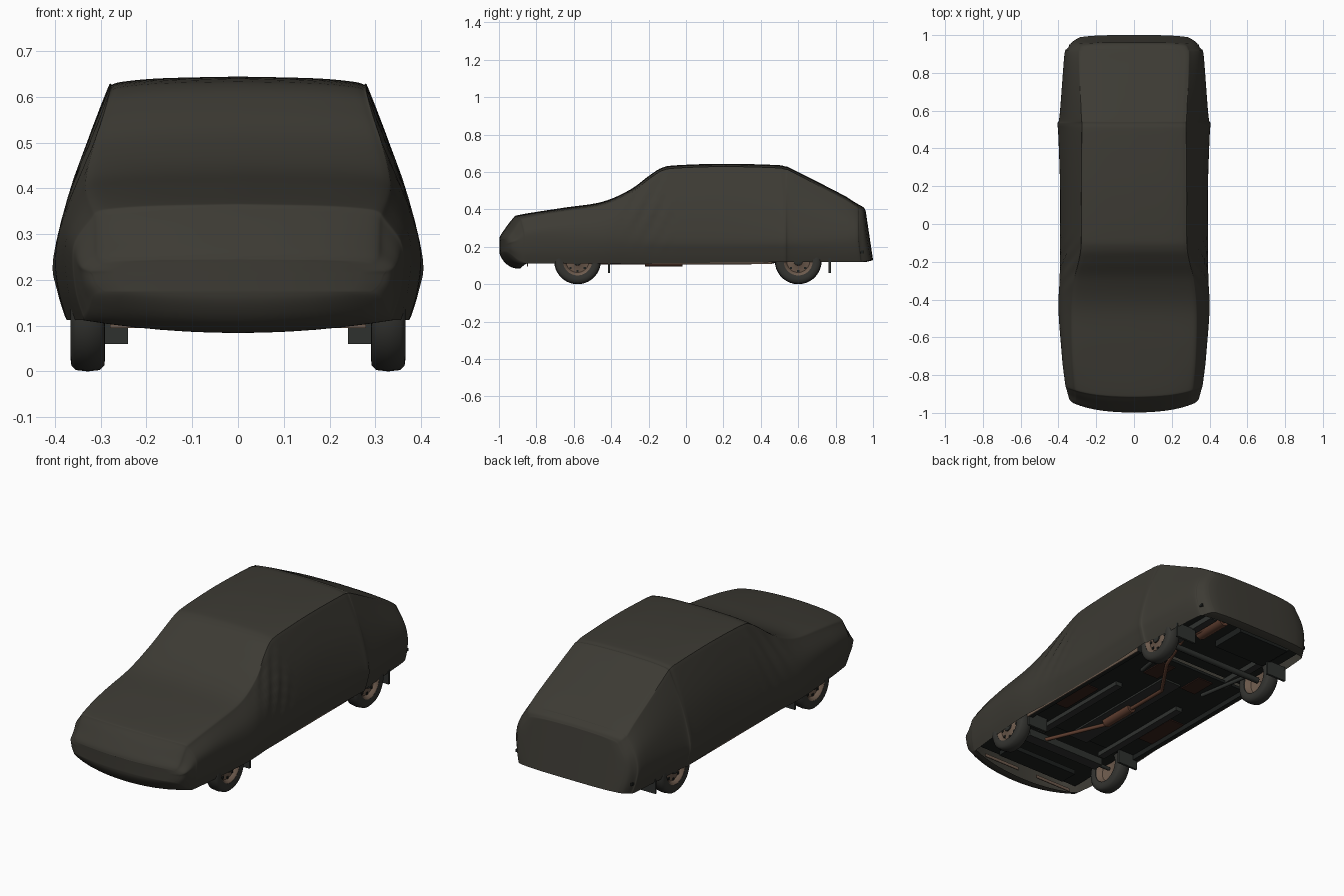
import bpy, bmesh, math
from mathutils import Vector

if "Cube" in bpy.data.objects:
    bpy.data.objects.remove(bpy.data.objects["Cube"])


def mat(name, rgb):
    m = bpy.data.materials.new(name)
    m.diffuse_color = (*rgb, 1)
    m.use_nodes = True
    m.node_tree.nodes["Principled BSDF"].inputs["Base Color"].default_value = m.diffuse_color
    return m


CLOTH = mat("dark cloth", (0.046, 0.043, 0.034))
RUBBER = mat("tyre rubber", (0.034, 0.034, 0.030))
RIM = mat("tan rim", (0.155, 0.105, 0.075))
BLACK = mat("underbody black", (0.012, 0.014, 0.013))
GREY = mat("chassis grey", (0.028, 0.031, 0.028))
RUST = mat("rusty pipe", (0.12, 0.05, 0.03))
DARKRED = mat("dark red floor", (0.040, 0.016, 0.011))


def finish(name, bm, material, angle=40):
    bmesh.ops.recalc_face_normals(bm, faces=bm.faces)
    me = bpy.data.meshes.new(name)
    bm.to_mesh(me)
    bm.free()
    ob = bpy.data.objects.new(name, me)
    bpy.context.collection.objects.link(ob)
    me.materials.append(material)
    bpy.ops.object.select_all(action='DESELECT')
    ob.select_set(True)
    bpy.context.view_layer.objects.active = ob
    bpy.ops.object.shade_smooth_by_angle(angle=math.radians(angle))
    return ob


def box(name, lo, hi, material):
    bm = bmesh.new()
    bmesh.ops.create_cube(bm, size=1)
    for v in bm.verts:
        v.co = Vector([(a + b) / 2 + c * (b - a) for a, b, c in zip(lo, hi, v.co)])
    return finish(name, bm, material)


def pipe(name, pts, radius, material):
    cu = bpy.data.curves.new(name, 'CURVE')
    cu.dimensions = '3D'
    cu.bevel_depth = radius
    cu.bevel_resolution = 2
    cu.use_fill_caps = True
    sp = cu.splines.new('POLY')
    sp.points.add(len(pts) - 1)
    for p, c in zip(sp.points, pts):
        p.co = (*c, 1)
    ob = bpy.data.objects.new(name, cu)
    bpy.context.collection.objects.link(ob)
    cu.materials.append(material)


def spline(rows, steps):
    """Catmull-Rom through rows of numbers."""
    rows = [Vector(r) for r in rows]
    out = []
    for i in range(len(rows) - 1):
        a, b = rows[max(i - 1, 0)], rows[i]
        c, d = rows[i + 1], rows[min(i + 2, len(rows) - 1)]
        for k in range(steps):
            t = k / steps
            out.append(0.5 * (2 * b + (c - a) * t + (2 * a - 5 * b + 4 * c - d) * t * t
                              + (3 * b - a - 3 * c + d) * t ** 3))
    return out + [rows[-1]]


def ramp(v, start, end):
    return min(1, max(0, (v - start) / (end - start)))


# Cover stations: y, top z, widest half-width, shoulder half-width
STATIONS = [
    (-0.998, 0.245, 0.315, 0.30), (-0.985, 0.272, 0.340, 0.315),
    (-0.925, 0.352, 0.358, 0.318), (-0.885, 0.372, 0.365, 0.325),
    (-0.66, 0.408, 0.385, 0.338), (-0.45, 0.440, 0.400, 0.34),
    (-0.30, 0.505, 0.394, 0.325), (-0.20, 0.578, 0.390, 0.302),
    (-0.13, 0.622, 0.390, 0.290), (-0.05, 0.636, 0.390, 0.288),
    (0.20, 0.644, 0.390, 0.288), (0.47, 0.638, 0.399, 0.286),
    (0.53, 0.630, 0.403, 0.285), (0.58, 0.610, 0.392, 0.288),
    (0.90, 0.447, 0.368, 0.30), (0.945, 0.425, 0.355, 0.295),
    (0.972, 0.411, 0.335, 0.285), (0.982, 0.395, 0.310, 0.27),
]


def section(s):
    """One hoop of cloth from the left hem over the top to the right hem."""
    y, zt, wm, ws = s
    # hem lifts at both ends, tail leans forward
    zb = (0.112 + 0.006 * ramp(y, -0.2, 0.5)
          + 0.065 * ramp(-y, 0.9, 1) ** 2 + 0.012 * ramp(y, 0.93, 0.982) ** 2)
    tilt = -0.15 * ramp(y, 0.85, 0.98)
    wh = wm - 0.026
    h = zt - zb
    drop = min(0.034, h * 0.2)
    zm = min(0.25, zb + h * 0.5)
    half = [(wh, zb), (wh + 0.018, zb + (zm - zb) * 0.45), (wm, zm),
            ((wm + ws) / 2 + 0.014, (zm + zt - drop) / 2), (ws, zt - drop),
            (ws - 0.014, zt - drop * 0.5), (ws - 0.05, zt - drop * 0.28),
            (ws * 0.55, zt - drop * 0.1), (0, zt)]
    half = spline(half, 4)
    pts = []
    for sign, seq in ((-1, half), (1, half[-2::-1])):
        for x, z in seq:
            # soft diagonal folds below the windscreen pillars
            win = math.exp(-((y + 0.19) / 0.13) ** 2 - ((z - 0.42) / 0.13) ** 2)
            fold = 0.006 * win * math.sin(75 * (y - 0.55 * z)) * (x > ws - 0.005)
            pts.append((sign * (x + fold), y + tilt * (z - zm), min(z, zt)))
    return pts


# Car cover: lofted hoops, closed nose and tail, open underneath
bm = bmesh.new()
rings = [[bm.verts.new(p) for p in section(s)] for s in spline(STATIONS, 6)]
n = len(rings[0])
SPAN = 12


def row(left, right, dip=0.0):
    """Vertices across the car from one edge to the other."""
    mid = []
    for k in range(1, SPAN):
        t = k / SPAN
        p = left.co.lerp(right.co, t)
        p.z -= dip * (1 - (2 * t - 1) ** 2)
        mid.append(bm.verts.new(p))
    return [left] + mid + [right]


def bridge(a, b):
    for k in range(len(a) - 1):
        bm.faces.new((a[k], a[k + 1], b[k + 1], b[k]))


for a, b in zip(rings, rings[1:]):
    bridge(a, b)
edge_rows = {}
for r in (rings[0], rings[-1]):
    rows = [row(r[i], r[n - 1 - i]) for i in range(n // 2)]
    edge_rows[id(r)] = rows[0]
    for a, b in zip(rows, rows[1:]):
        bridge(a, b)
    for k in range(SPAN):
        bm.faces.new((rows[-1][k], rows[-1][k + 1], r[n // 2]))
# underside lips of nose and tail
for group in ([r for r in rings if r[0].co.y < -0.86], [r for r in rings[::-1] if r[0].co.y > 0.955]):
    front = group[0][0].co.y < 0
    rows = [edge_rows[id(group[0])]]
    rows += [row(r[0], r[-1], 0.028 * ramp(k, 0, 8) if front else 0)
             for k, r in enumerate(group[1:], 1)]
    for a, b in zip(rows, rows[1:]):
        bridge(a, b)
# curve nose and tail as seen from above
for v in bm.verts:
    u = (v.co.x / 0.34) ** 2
    v.co.y += (0.058 * ramp(-v.co.y, 0.75, 0.97) * (0.6 * u + 0.4 * u * u)
               - 0.022 * ramp(v.co.y, 0.90, 0.96) * u * u)
finish("car_cover", bm, CLOTH, 60)


def lathe(name, profile, x0, side, y, z, material, seg=36):
    """Spin (offset, radius) pairs around an axle along x."""
    bm = bmesh.new()
    hoops = []
    for off, r in profile:
        hoops.append([bm.verts.new((side * (x0 + off), y + r * math.cos(2 * math.pi * k / seg),
                                    z + r * math.sin(2 * math.pi * k / seg))) for k in range(seg)])
    for a, b in zip(hoops, hoops[1:]):
        for k in range(seg):
            bm.faces.new((a[k], a[(k + 1) % seg], b[(k + 1) % seg], b[k]))
    return finish(name, bm, material)


# Wheels: rounded tyre, dished rim, hub
HALF_TYRE = [(0.034, 0.078), (0.038, 0.095), (0.036, 0.112), (0.026, 0.122)]
TYRE = [(-o, r) for o, r in HALF_TYRE] + [(0, 0.125)] + HALF_TYRE[::-1] + [(-0.034, 0.078)]
DISC = [(-0.03, 0.080), (0.0, 0.062), (0.012, 0.002), (0.024, 0.025),
        (0.016, 0.045), (0.014, 0.062), (0.028, 0.070), (0.034, 0.080)]
HUB = [(0.010, 0.026), (0.030, 0.024), (0.034, 0.012), (0.034, 0.0005)]
WX = 0.328
for end, wy in (("front", -0.58), ("rear", 0.60)):
    for sname, side in (("left", -1), ("right", 1)):
        lathe(f"{end}_{sname}_tyre", TYRE, WX, side, wy, 0.125, RUBBER)
        lathe(f"{end}_{sname}_rim", DISC, WX, side, wy, 0.125, RIM)
        lathe(f"{end}_{sname}_hub", HUB, WX, side, wy, 0.125, GREY, 16)
        # dark vent holes around the rim
        for k in range(8):
            a = k * math.pi / 4
            cy, cz = wy + 0.054 * math.cos(a), 0.125 + 0.054 * math.sin(a)
            x = side * (WX + 0.016)
            box("rim_vent", (x - 0.003, cy - 0.006, cz - 0.006),
                (x + 0.003, cy + 0.006, cz + 0.006), BLACK)
        # mud flaps behind each wheel
        fy = wy + 0.168
        xs = sorted((side * 0.24, side * 0.36))
        box(f"{end}_{sname}_mud_flap", (xs[0], fy - 0.006, 0.06), (xs[1], fy + 0.006, 0.14), GREY)

# Floor and cross parts
box("floor_centre", (-0.36, -0.44, 0.135), (0.36, 0.46, 0.15), BLACK)
box("floor_front", (-0.345, -0.88, 0.165), (0.345, -0.44, 0.18), BLACK)
box("floor_rear", (-0.345, 0.46, 0.165), (0.345, 0.95, 0.18), BLACK)
box("tunnel", (-0.06, -0.45, 0.125), (0.06, 0.3, 0.136), GREY)
box("cross_member", (-0.24, -0.60, 0.10), (0.24, -0.54, 0.14), GREY)
box("front_tray", (-0.21, -0.82, 0.115), (0.21, -0.72, 0.14), BLACK)
box("fuel_tank", (-0.25, 0.72, 0.13), (0.06, 0.92, 0.166), BLACK)


def both_sides(name, x0, x1, y0, y1, z0, z1, material):
    for s in (-1, 1):
        a, b = sorted((s * x0, s * x1))
        box(name, (a, y0, z0), (b, y1, z1), material)


# Sills, rails and floor patches
both_sides("sill", 0.335, 0.358, -0.42, 0.46, 0.108, 0.14, BLACK)
both_sides("sill_face", 0.358, 0.362, -0.42, 0.46, 0.108, 0.14, RIM)
both_sides("valance_strip", 0.06, 0.28, -0.85, -0.845, 0.095, 0.112, RIM)
both_sides("floor_rail", 0.18, 0.22, -0.50, 0.12, 0.112, 0.137, GREY)
both_sides("floor_patch", 0.24, 0.33, -0.25, 0.0, 0.129, 0.136, DARKRED)
both_sides("rear_patch", 0.08, 0.17, 0.28, 0.42, 0.129, 0.136, DARKRED)
both_sides("rear_rail", 0.22, 0.26, 0.42, 0.92, 0.135, 0.166, GREY)

# Axles and exhaust
for s in (-1, 1):
    pipe("trailing_arm", [(s * 0.2, 0.30, 0.125), (s * 0.25, 0.60, 0.125)], 0.010, GREY)
for name, y, r in (("rear_axle", 0.60, 0.016), ("front_axle", -0.58, 0.010)):
    pipe(name, [(-0.32, y, 0.125), (0.32, y, 0.125)], r, GREY)
pipe("exhaust_pipe", [(0.16, -0.61, 0.115), (0.0, -0.24, 0.115), (0.0, 0.22, 0.115),
                      (0.15, 0.44, 0.118), (0.22, 0.66, 0.148), (0.18, 0.96, 0.14)], 0.010, RUST)
pipe("centre_muffler", [(0, -0.22, 0.122), (0, -0.02, 0.122)], 0.027, RUST)
pipe("rear_muffler", [(0.18, 0.74, 0.15), (0.18, 0.93, 0.15)], 0.032, RUST)
